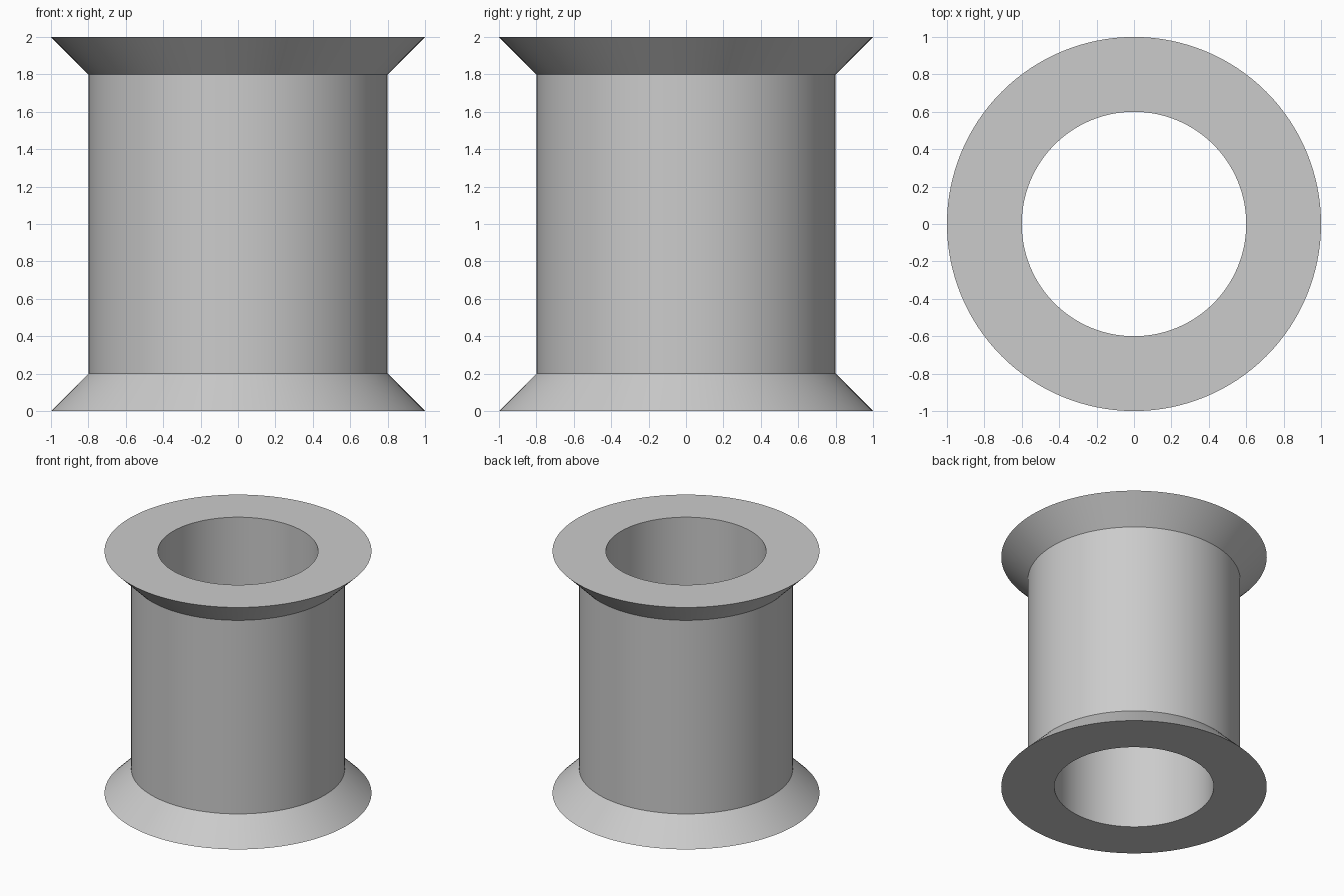
import bpy
import bmesh
from math import cos, sin, pi, radians

SEGMENTS = 128

cube = bpy.data.objects.get("Cube")
if cube:
    bpy.data.objects.remove(cube, do_unlink=True)

# Single grey material
grey = bpy.data.materials.new("light_grey")
grey.use_nodes = True
colour = (0.6, 0.6, 0.6, 1)
grey.diffuse_color = colour
grey.node_tree.nodes["Principled BSDF"].inputs["Base Color"].default_value = colour


def lathe(name, profile):
    """Spin a closed (radius, height) profile around the z axis."""
    bm = bmesh.new()
    rings = []
    for r, z in profile:
        rings.append([bm.verts.new((r * cos(2 * pi * i / SEGMENTS),
                                    r * sin(2 * pi * i / SEGMENTS), z))
                      for i in range(SEGMENTS)])
    for k, low in enumerate(rings):
        high = rings[(k + 1) % len(rings)]
        for i in range(SEGMENTS):
            j = (i + 1) % SEGMENTS
            bm.faces.new((low[i], low[j], high[j], high[i]))
    bmesh.ops.recalc_face_normals(bm, faces=bm.faces)
    mesh = bpy.data.meshes.new(name)
    bm.to_mesh(mesh)
    bm.free()
    mesh.materials.append(grey)
    obj = bpy.data.objects.new(name, mesh)
    bpy.context.collection.objects.link(obj)
    bpy.ops.object.select_all(action='DESELECT')
    obj.select_set(True)
    bpy.context.view_layer.objects.active = obj
    bpy.ops.object.shade_smooth_by_angle(angle=radians(30))
    return obj


# Hollow spool: straight bore, straight barrel, flared rim at each end
bore, barrel, rim, flare, height = 0.6, 0.8, 1.0, 0.2, 2.0
lathe("spool", [(bore, 0), (rim, 0), (barrel, flare),
                (barrel, height - flare), (rim, height), (bore, height)])
